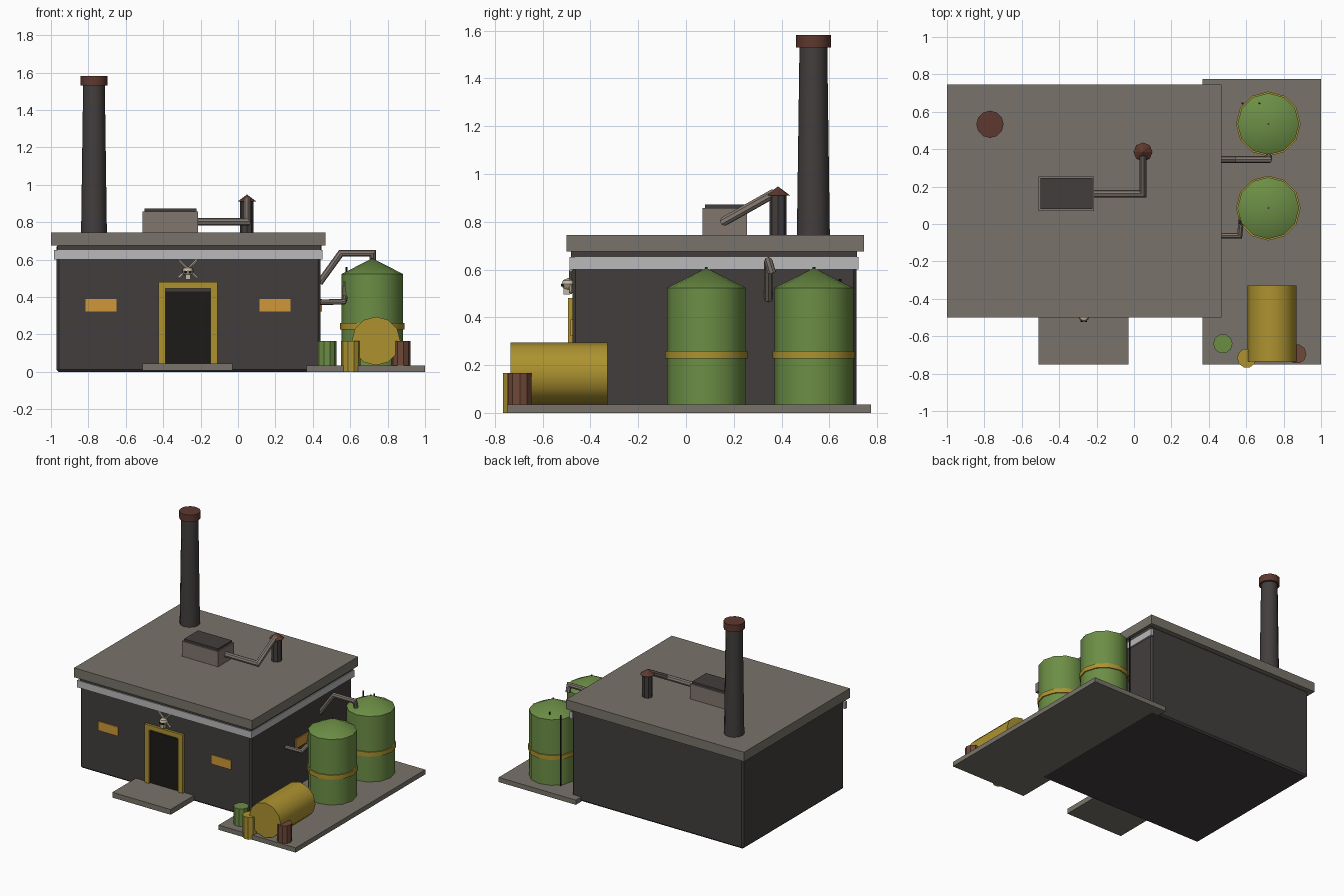
import bpy, bmesh
from math import pi, cos, sin, radians
from mathutils import Vector

if "Cube" in bpy.data.objects:
    bpy.data.objects.remove(bpy.data.objects["Cube"])

PALETTE = {
    "wall": (0.055, 0.048, 0.047), "concrete": (0.19, 0.175, 0.145),
    "trim": (0.48, 0.49, 0.48), "green": (0.15, 0.27, 0.06),
    "yellow": (0.42, 0.29, 0.03), "orange": (0.62, 0.31, 0.04),
    "rust": (0.11, 0.04, 0.028), "barrel_red": (0.16, 0.065, 0.04),
    "black": (0.012, 0.011, 0.010), "vent": (0.22, 0.18, 0.155),
    "pipe": (0.22, 0.185, 0.16), "bone": (0.55, 0.48, 0.35),
}
MATS = {}
for key, rgb in PALETTE.items():
    MATS[key] = bpy.data.materials.new(key)
    MATS[key].diffuse_color = (*rgb, 1)


def finish(name, bm, color, smooth=False):
    bmesh.ops.recalc_face_normals(bm, faces=bm.faces)
    me = bpy.data.meshes.new(name)
    bm.to_mesh(me)
    bm.free()
    ob = bpy.data.objects.new(name, me)
    bpy.context.collection.objects.link(ob)
    me.materials.append(MATS[color])
    if smooth:
        bpy.ops.object.select_all(action='DESELECT')
        ob.select_set(True)
        bpy.context.view_layer.objects.active = ob
        bpy.ops.object.shade_smooth_by_angle(angle=radians(35))
    return ob


def box(name, x, y, z, color, bevel=0):
    """Box from (min, max) ranges."""
    bm = bmesh.new()
    bmesh.ops.create_cube(bm, size=1)
    for v in bm.verts:
        v.co = [r[0] + (r[1] - r[0]) * (c + 0.5) for r, c in zip((x, y, z), v.co)]
    ob = finish(name, bm, color)
    if bevel:
        mod = ob.modifiers.new("bevel", 'BEVEL')
        mod.width, mod.segments = bevel, 1
    return ob


def lathe(name, center, profile, color, sides=12, axis='Z', smooth=True):
    """Spin a (radius, height) profile; open ends are capped, radius 0 is a tip."""
    bm = bmesh.new()
    rings = []
    for r, h in profile:
        ring = []
        for i in range(1 if r == 0 else sides):
            a = 2 * pi * i / sides
            p = (r * cos(a), r * sin(a), h)
            if axis == 'Y':
                p = (p[0], p[2], p[1])
            ring.append(bm.verts.new(Vector(center) + Vector(p)))
        rings.append(ring)
    for a, b in zip(rings, rings[1:]):
        for i in range(sides):
            j = (i + 1) % sides
            if len(b) == 1:
                bm.faces.new((a[i], a[j], b[0]))
            else:
                bm.faces.new((a[i], a[j], b[j], b[i]))
    for ring in (rings[0], rings[-1]):
        if len(ring) > 1:
            bm.faces.new(ring)
    return finish(name, bm, color, smooth)


def pipe(name, points, radius, color="pipe", sides=8):
    """Tube along a bent path, with mitred joints."""
    pts = [Vector(p) for p in points]
    dirs = [(b - a).normalized() for a, b in zip(pts, pts[1:])]
    bm = bmesh.new()
    up = Vector((0, 0, 1)) if abs(dirs[0].z) < 0.9 else Vector((1, 0, 0))
    u = dirs[0].cross(up).normalized()
    w = dirs[0].cross(u)
    offs = [(u * cos(2 * pi * i / sides) + w * sin(2 * pi * i / sides)) * radius
            for i in range(sides)]
    rings = []
    for k, p in enumerate(pts):
        if 0 < k < len(pts) - 1:
            mid = (dirs[k - 1] + dirs[k]).normalized()
            d = dirs[k - 1]
            rings.append([bm.verts.new(p + o - d * (o.dot(mid) / d.dot(mid))) for o in offs])
            turn = dirs[k - 1].rotation_difference(dirs[k])
            offs = [turn @ o for o in offs]
        else:
            rings.append([bm.verts.new(p + o) for o in offs])
    for a, b in zip(rings, rings[1:]):
        for i in range(sides):
            j = (i + 1) % sides
            bm.faces.new((a[i], a[j], b[j], b[i]))
    bm.faces.new(rings[0])
    bm.faces.new(rings[-1])
    return finish(name, bm, color, True)


# Building shell and slabs
box("walls", (-0.97, 0.44), (-0.475, 0.713), (0, 0.68), "wall", 0.012)
box("roof_slab", (-1, 0.467), (-0.5, 0.745), (0.675, 0.745), "concrete")
box("yard_slab", (0.365, 1), (-0.75, 0.775), (0, 0.035), "concrete")
box("door_step", (-0.51, -0.03), (-0.75, -0.46), (0.006, 0.045), "concrete")

# Trim band around front and right, with dark cornice above
box("front_trim", (-0.985, 0.452), (-0.487, -0.465), (0.6, 0.652), "trim")
box("side_trim", (0.43, 0.452), (-0.465, 0.722), (0.6, 0.652), "trim")
box("front_cornice", (-0.965, 0.445), (-0.481, -0.465), (0.652, 0.676), "wall")
box("side_cornice", (0.43, 0.446), (-0.465, 0.715), (0.652, 0.676), "wall")

# Doorway
box("door_panel", (-0.39, -0.145), (-0.479, -0.47), (0.045, 0.43), "black")
for side, x0 in (("left", -0.425), ("right", -0.147)):
    box(f"door_jamb_{side}", (x0, x0 + 0.037), (-0.493, -0.465), (0.045, 0.48), "yellow")
box("door_head", (-0.388, -0.147), (-0.493, -0.465), (0.445, 0.48), "yellow")

# Windows
for i, x0 in enumerate((-0.815, 0.115)):
    box(f"front_window_{i}", (x0, x0 + 0.165), (-0.483, -0.46), (0.322, 0.39), "orange")
box("side_window", (0.43, 0.449), (0.04, 0.2), (0.322, 0.39), "orange")

# Skull and crossed bones over the door
SX = -0.268
lathe("skull", (SX, -0.492, 0.535),
      [(0.01, -0.022), (0.024, -0.012), (0.03, 0.004), (0.024, 0.02), (0, 0.03)],
      "bone", 10).scale = (1, 1, 1)
box("skull_jaw", (SX - 0.014, SX + 0.014), (-0.512, -0.485), (0.495, 0.52), "bone")
for s in (-1, 1):
    box(f"eye_socket_{s}", (SX + s * 0.011 - 0.006, SX + s * 0.011 + 0.006),
        (-0.523, -0.5), (0.528, 0.54), "black")
    pipe(f"bone_{s}", [(SX - s * 0.05, -0.482, 0.502), (SX + s * 0.048, -0.482, 0.597)],
         0.007, "bone", 6)

# Chimney
lathe("chimney", (-0.77, 0.533, 0), [(0.069, 0.74), (0.058, 1.54)], "wall")
lathe("chimney_cap", (-0.77, 0.533, 0), [(0.073, 1.53), (0.073, 1.582)], "rust")

# Roof machinery
box("vent_box", (-0.51, -0.213), (0.07, 0.255), (0.74, 0.857), "vent")
box("vent_lid", (-0.5, -0.222), (0.08, 0.245), (0.857, 0.873), "wall")
lathe("vent_stack", (0.048, 0.385, 0), [(0.036, 0.74), (0.036, 0.915)], "wall", 8)
lathe("vent_stack_cap", (0.048, 0.385, 0), [(0.051, 0.91), (0, 0.948)], "rust", 8, smooth=False)
pipe("roof_duct", [(-0.22, 0.162, 0.803), (0.048, 0.162, 0.803), (0.048, 0.37, 0.92)], 0.02)

# Storage tanks
for i, y in enumerate((0.085, 0.535)):
    c = (0.718, y, 0)
    lathe(f"tank_{i}", c, [(0.165, 0.03), (0.165, 0.523), (0, 0.607)], "green")
    lathe(f"tank_band_{i}", c, [(0.173, 0.227), (0.173, 0.26)], "yellow")
    pipe(f"tank_tip_{i}", [(0.718, y, 0.59), (0.718, y, 0.61)], 0.006, "wall", 6)
for i, x in enumerate((0.58, 0.67)):
    pipe(f"tank_rod_{i}", [(x, 0.645, 0.03), (x, 0.645, 0.56)], 0.006, "black", 6)

# Pipes between tanks and wall
pipe("upper_pipe", [(0.435, 0.345, 0.475), (0.55, 0.345, 0.634), (0.72, 0.345, 0.634),
                    (0.72, 0.36, 0.585)], 0.018)
pipe("lower_pipe", [(0.435, -0.062, 0.372), (0.565, -0.062, 0.375),
                    (0.572, 0.01, 0.4), (0.575, 0.03, 0.48)], 0.015)

# Horizontal tank and barrels
lathe("fuel_tank", (0.738, 0, 0.165), [(0.13, -0.735), (0.13, -0.328)], "yellow", 12, 'Y')
for name, x, y, z0, color in (("green", 0.475, -0.64, 0.03, "green"),
                              ("yellow", 0.603, -0.717, 0.0, "yellow"),
                              ("red", 0.87, -0.695, 0.03, "barrel_red")):
    lathe(f"barrel_{name}", (x, y, 0), [(0.052, z0), (0.052, 0.166)], color, 10)

for m in bpy.data.materials:
    if m.users and not m.is_grease_pencil:
        m.use_nodes = True
        m.node_tree.nodes["Principled BSDF"].inputs["Base Color"].default_value = m.diffuse_color
